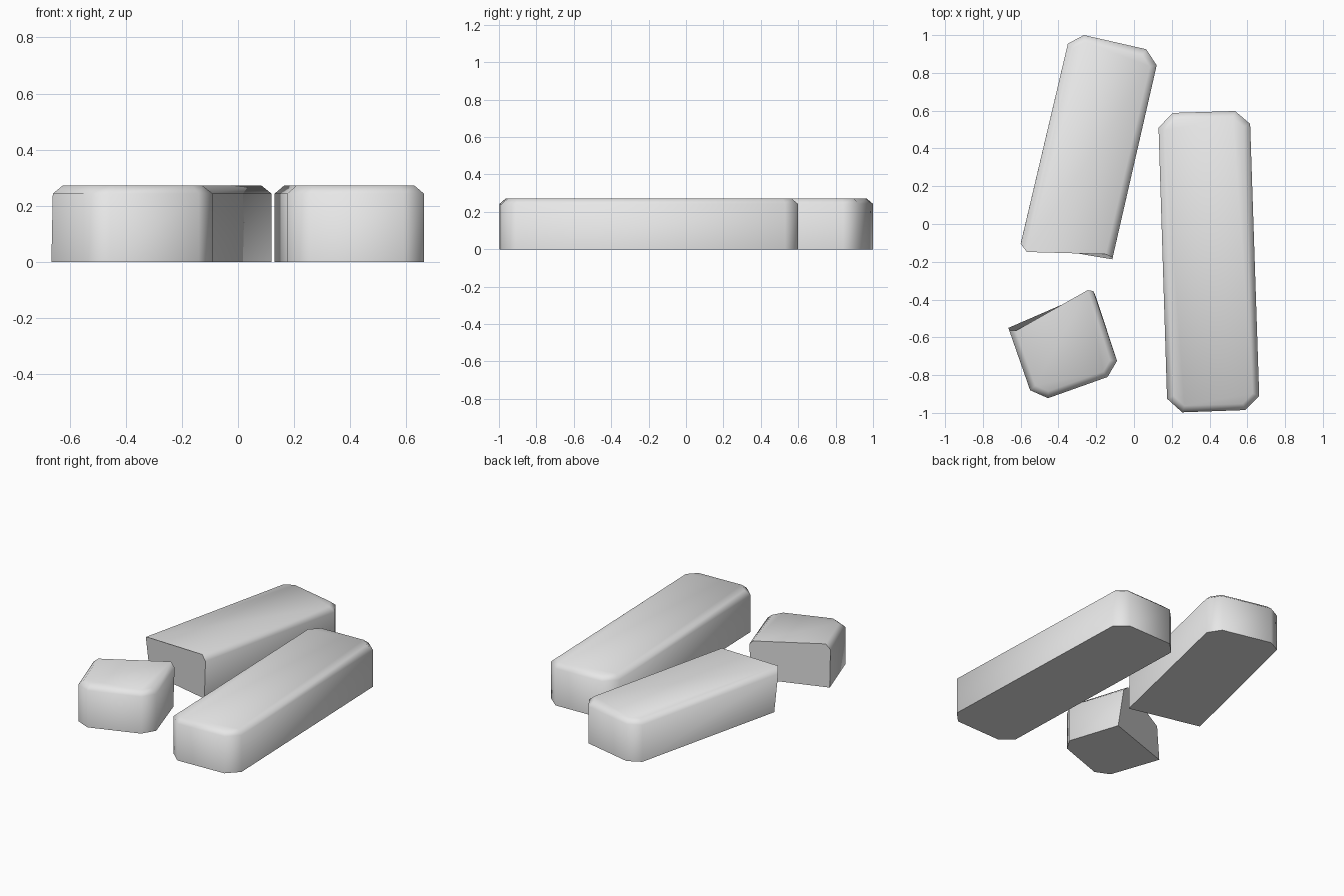
import bpy, bmesh, math
from mathutils import Vector

cube = bpy.data.objects.get("Cube")
if cube:
    bpy.data.objects.remove(cube, do_unlink=True)

SHOULDER, TOP, INSET = 0.243, 0.272, 0.034

grey = bpy.data.materials.new("plain_grey")
grey.use_nodes = True
grey.diffuse_color = (0.8, 0.8, 0.8, 1)
grey.node_tree.nodes["Principled BSDF"].inputs["Base Color"].default_value = grey.diffuse_color


def shrink(outline, dist):
    """Mitred inset of a counter-clockwise outline."""
    pts = [Vector(p) for p in outline]
    result = []
    for i, p in enumerate(pts):
        a = (p - pts[i - 1]).normalized()
        b = (pts[(i + 1) % len(pts)] - p).normalized()
        na, nb = Vector((-a.y, a.x)), Vector((-b.y, b.x))
        result.append(p + (na + nb) * dist / (1 + na.dot(nb)))
    return result


def bar(name, outline, broken=None):
    """Upright block with a bevelled top. A broken end runs from the last
    outline point to the first; its shoulder and top corners are given."""
    base = [Vector(p) for p in outline]
    shoulder = list(base)
    top = shrink(base, INSET)
    if broken:
        for i, (mid, high) in zip((0, -1), broken):
            shoulder[i], top[i] = Vector(mid), Vector(high)

    bm = bmesh.new()
    rings = [[bm.verts.new((p.x, p.y, z)) for p in ring]
             for ring, z in ((base, 0), (shoulder, SHOULDER), (top, TOP))]
    n = len(base)
    count = n - 1 if broken else n
    for low, high in zip(rings, rings[1:]):
        for i in range(count):
            j = (i + 1) % n
            bm.faces.new((low[i], low[j], high[j], high[i]))
    if broken:
        # Single fracture face across the end
        bm.faces.new([r[-1] for r in rings[:1]] + [r[0] for r in rings]
                     + [r[-1] for r in rings[:0:-1]])
    bm.faces.new(rings[0][::-1])
    bm.faces.new(rings[-1])
    bmesh.ops.recalc_face_normals(bm, faces=bm.faces[:])

    mesh = bpy.data.meshes.new(name)
    bm.to_mesh(mesh)
    bm.free()
    mesh.materials.append(grey)
    obj = bpy.data.objects.new(name, mesh)
    bpy.context.collection.objects.link(obj)
    bpy.ops.object.select_all(action='DESELECT')
    obj.select_set(True)
    bpy.context.view_layer.objects.active = obj
    bpy.ops.object.shade_smooth_by_angle(angle=math.radians(60))
    return obj


# Whole bar
bar("whole_bar", [(0.175, -0.925), (0.255, -0.997), (0.59, -0.985), (0.663, -0.91),
                  (0.615, 0.53), (0.535, 0.598), (0.205, 0.588), (0.13, 0.51)])

# Long piece of the broken bar
bar("broken_bar_long",
    [(-0.115, -0.187), (0.12, 0.84), (0.065, 0.925),
     (-0.265, 1.0), (-0.35, 0.955), (-0.593, -0.074)],
    [((-0.113, -0.178), (-0.15, -0.16)), ((-0.6, -0.105), (-0.567, -0.148))])

# Short piece of the broken bar
bar("broken_bar_short",
    [(-0.665, -0.55), (-0.55, -0.88), (-0.455, -0.922),
     (-0.14, -0.81), (-0.09, -0.725), (-0.2, -0.39)],
    [((-0.66, -0.565), (-0.625, -0.565)), ((-0.215, -0.355), (-0.245, -0.35))])
